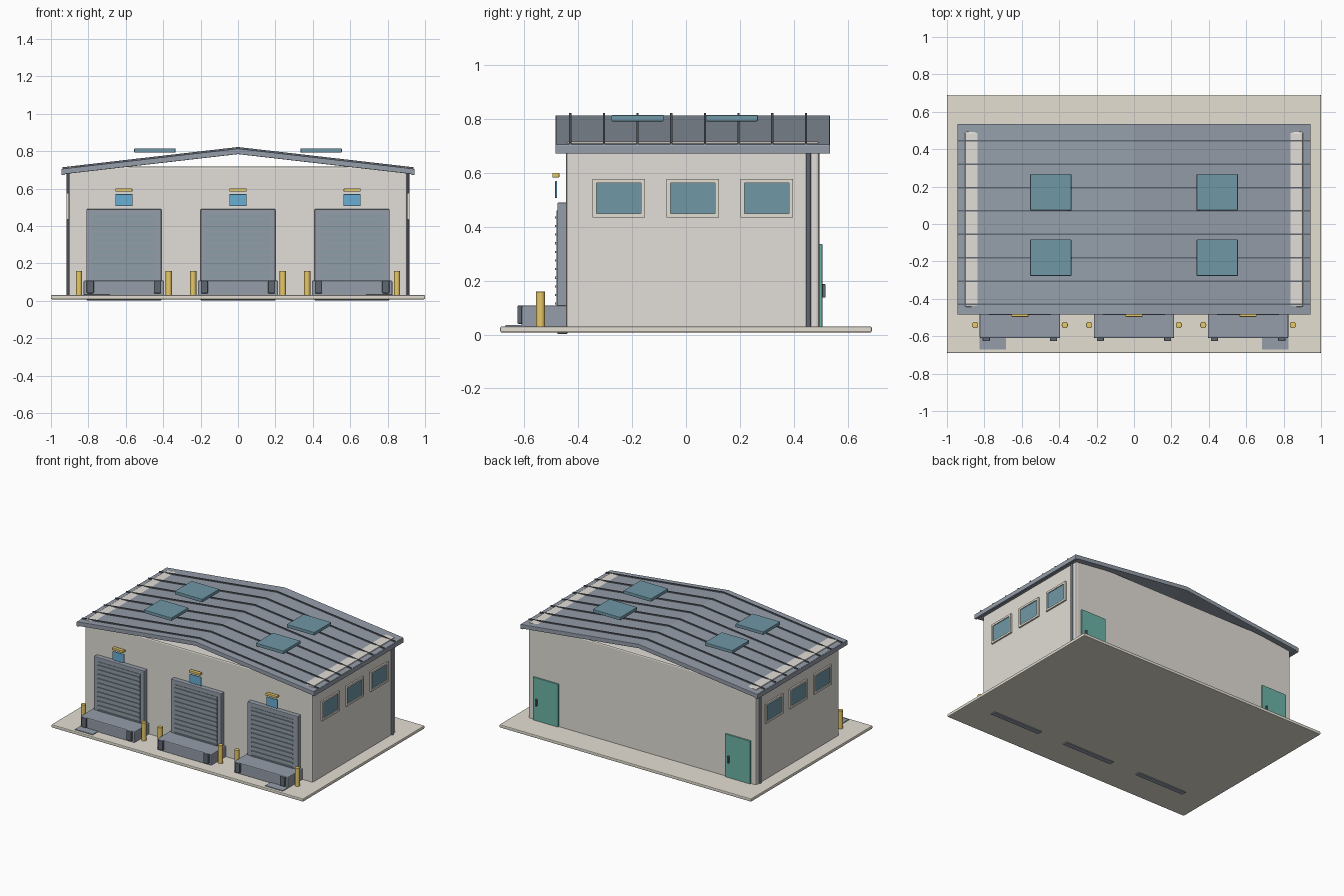
import bpy, bmesh, math

if "Cube" in bpy.data.objects:
    bpy.data.objects.remove(bpy.data.objects["Cube"])

def mat(name, r, g, b):
    m = bpy.data.materials.new(name)
    m.diffuse_color = (r, g, b, 1)
    m.use_nodes = True
    m.node_tree.nodes["Principled BSDF"].inputs["Base Color"].default_value = m.diffuse_color
    return m

WALL = mat("warm_wall", .76, .73, .68)
SLAB = mat("concrete", .78, .74, .65)
SLATE = mat("slate", .30, .34, .40)
PANEL = mat("door_steel", .27, .34, .38)
DARK = mat("dark_rubber", .12, .14, .17)
GLASS = mat("glass", .16, .31, .38)
YELLOW = mat("safety_yellow", .80, .58, .14)
BLUE = mat("sign_blue", .14, .42, .66)
GREEN = mat("door_green", .15, .46, .39)

def finish(name, bm, material, bevel=0, segs=2):
    bmesh.ops.recalc_face_normals(bm, faces=bm.faces)
    me = bpy.data.meshes.new(name)
    bm.to_mesh(me)
    bm.free()
    ob = bpy.data.objects.new(name, me)
    bpy.context.collection.objects.link(ob)
    me.materials.append(material)
    if bevel:
        mod = ob.modifiers.new("bevel", 'BEVEL')
        mod.width, mod.segments = bevel, segs
    return ob

def box(name, x, y, z, material, bevel=0):
    """Box from (min, max) pairs on each axis."""
    bm = bmesh.new()
    bmesh.ops.create_cube(bm, size=1)
    for v in bm.verts:
        v.co = [(a + b) / 2 + c * (b - a) for (a, b), c in zip((x, y, z), v.co)]
    return finish(name, bm, material, bevel)

def rod(name, x, y, z0, z1, r, material, bevel=0):
    bm = bmesh.new()
    bmesh.ops.create_cone(bm, cap_ends=True, segments=16, radius1=r, radius2=r, depth=z1 - z0)
    bmesh.ops.translate(bm, verts=bm.verts, vec=(x, y, (z0 + z1) / 2))
    ob = finish(name, bm, material, bevel)
    ob.data.shade_smooth()
    bpy.ops.object.select_all(action='DESELECT')
    bpy.context.view_layer.objects.active = ob
    ob.select_set(True)
    bpy.ops.object.shade_smooth_by_angle(angle=math.radians(35))
    return ob

def gable(name, half, y, ridge, eave, thick, material, bevel=0):
    """Chevron profile in xz, extruded along y."""
    pts = [(-half, eave), (0, ridge), (half, eave),
           (half, eave - thick), (0, ridge - thick), (-half, eave - thick)]
    bm = bmesh.new()
    a, b = ([bm.verts.new((px, yy, pz)) for px, pz in pts] for yy in y)
    for i in range(6):
        j = (i + 1) % 6
        bm.faces.new((a[i], a[j], b[j], b[i]))
    for ring in (a, b):
        bm.faces.new((ring[0], ring[1], ring[4], ring[5]))
        bm.faces.new((ring[1], ring[2], ring[3], ring[4]))
    return finish(name, bm, material, bevel)

# Ground slab and building shell
box("ground_slab", (-1, 1), (-.69, .69), (.008, .03), SLAB, .005)
box("building_walls", (-.905, .905), (-.445, .495), (.02, .718), WALL, .01)

# Roof with standing seams, eave gutters and skylights
gable("roof", .94, (-.485, .535), .814, .706, .03, SLATE, .003)
for i in range(8):
    y = -.43 + i * .125
    gable(f"roof_seam_{i + 1}", .938, (y - .004, y + .004), .822, .714, .012, DARK)
for s in (-1, 1):
    box("eave_gutter", sorted((s * .926, s * .944)), (-.485, .535), (.672, .704), SLATE, .003)
    for y in (-.18, .17):
        box("skylight", sorted((s * .335, s * .555)), (y - .097, y + .097), (.792, .815), GLASS, .003)

# Loading bays
for n, cx in enumerate((-.61, 0, .61), 1):
    def part(name, hw, y, z, m, bevel=0, dx=0):
        return box(f"bay_{n}_{name}", (cx + dx - hw, cx + dx + hw), y, z, m, bevel)
    part("door_surround", .2, (-.478, -.44), (.002, .49), SLATE, .004)
    part("roller_door", .17, (-.481, -.46), (.04, .46), PANEL)
    for k in range(11):
        z = .115 + k * .032
        part(f"door_slat_{k + 1}", .165, (-.487, -.478), (z - .004, z + .004), SLATE)
    part("dock_platform", .215, (-.61, -.44), (.025, .108), SLATE, .006)
    part("sign", .046, (-.486, -.479), (.507, .57), BLUE, .002)
    part("lamp", .045, (-.496, -.47), (.583, .60), YELLOW, .003)
    for s in (-1, 1):
        part("bumper", .019, (-.626, -.605), (.04, .108), DARK, .004, s * .18)
        rod(f"bay_{n}_bollard", cx + s * .24, -.54, .02, .16, .017, YELLOW, .002)

for s in (-1, 1):
    # Threshold plates in front of the outer bays
    box("wheel_plate", sorted((s * .685, s * .825)), (-.67, -.60), (.012, .035), SLATE)
    # Side windows
    for y in (-.25, .025, .30):
        for zy in (-1, 1):
            box("window_jamb", sorted((s * .895, s * .916)),
                sorted((y + zy * .083, y + zy * .098)), (.435, .577), SLAB)
            zc = .506 + zy * .064
            box("window_rail", sorted((s * .895, s * .916)),
                (y - .098, y + .098), (zc - .007, zc + .007), SLAB)
        box("window_glass", sorted((s * .895, s * .910)), (y - .083, y + .083), (.449, .563), GLASS)
    # Corner downspout
    rod("downspout", s * .907, .455, .025, .69, .009, DARK)
    # Rear personnel doors
    box("rear_door", (s * .763 - .1, s * .763 + .1), (.485, .506), (.025, .337), GREEN, .003)
    hx = s * .763 + .07
    box("rear_door_handle", (hx - .006, hx + .006), (.504, .518), (.137, .187), DARK, .002)
